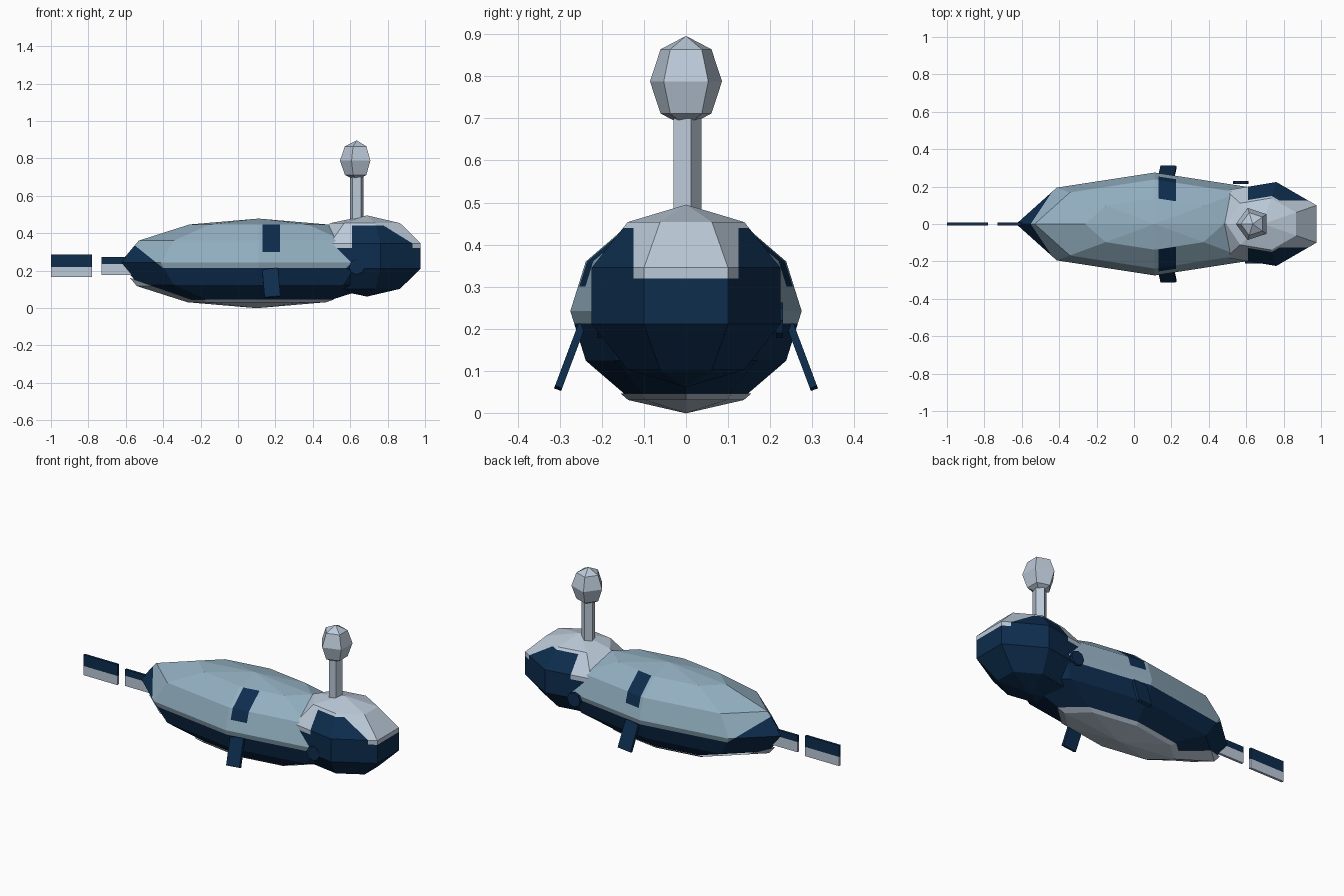
import bpy, bmesh, math
from mathutils import Matrix, Vector

if "Cube" in bpy.data.objects:
    bpy.data.objects.remove(bpy.data.objects["Cube"], do_unlink=True)


def material(name, rgb):
    m = bpy.data.materials.new(name)
    m.use_nodes = True
    m.diffuse_color = (*rgb, 1)
    bsdf = m.node_tree.nodes["Principled BSDF"]
    bsdf.inputs["Base Color"].default_value = (*rgb, 1)
    bsdf.inputs["Roughness"].default_value = 0.8
    return m


NAVY = material("navy", (0.004, 0.026, 0.075))
BLUE = material("pale blue", (0.29, 0.43, 0.53))
PALE = material("pale grey", (0.50, 0.59, 0.69))


def finish(name, bm, mats, rule=None):
    """Write the mesh; rule maps a face centre to a material index."""
    if rule:
        for f in bm.faces:
            f.material_index = rule(f.calc_center_median())
    me = bpy.data.meshes.new(name)
    bm.to_mesh(me)
    bm.free()
    for m in mats:
        me.materials.append(m)
    ob = bpy.data.objects.new(name, me)
    bpy.context.collection.objects.link(ob)
    return ob


def sphere(segments, rings, centre, radii, turn=0.0):
    bm = bmesh.new()
    mat = (Matrix.Translation(centre) @ Matrix.Diagonal((*radii, 1))
           @ Matrix.Rotation(turn, 4, "Z"))
    bmesh.ops.create_uvsphere(bm, u_segments=segments, v_segments=rings,
                              radius=1, matrix=mat)
    return bm


def cut(bm, planes):
    """Slice all faces along (point, normal) planes."""
    for co, no in planes:
        geom = bm.verts[:] + bm.edges[:] + bm.faces[:]
        bmesh.ops.bisect_plane(bm, geom=geom, plane_co=co, plane_no=no, dist=1e-5)


def box(name, centre, size, mats, turn=Matrix(), planes=(), rule=None):
    bm = bmesh.new()
    bmesh.ops.create_cube(bm, size=1, matrix=Matrix.Translation(centre) @ turn
                          @ Matrix.Diagonal((*size, 1)))
    cut(bm, planes)
    return finish(name, bm, mats, rule)


X, Y, Z = Vector((1, 0, 0)), Vector((0, 1, 0)), Vector((0, 0, 1))

# Body: pale back, navy underside, and a navy patch on each flank
BODY_C, BODY_R = (0.11, 0, 0.242), (0.74, 0.275, 0.236)


def back_limit(x):
    return 0.213 + max(0, -0.4 - x) * 0.8


def body_rule(c):
    if 0.13 < c.x < 0.225 and 0.3 < c.z < 0.445:
        return 1
    return 0 if c.z > back_limit(c.x) else 1


body = sphere(8, 6, BODY_C, BODY_R)
cut(body, [(Z * 0.213, Z), ((-0.4, 0, 0.213), (0.8, 0, 1)),
           (X * 0.13, X), (X * 0.225, X), (Z * 0.3, Z), (Z * 0.445, Z)])
finish("body", body, [BLUE, NAVY], body_rule)

# Belly: a shell that hangs just below the body and rises at the tail
belly = sphere(8, 6, (0.10, 0, 0.235), BODY_R)
cut(belly, [(Z * 0.046, Z), ((-0.25, 0, 0.046), (0.35, 0, 1))])
spare = [f for f in belly.faces if f.calc_center_median().z
         > 0.046 + max(0, -0.25 - f.calc_center_median().x) * 0.35]
bmesh.ops.delete(belly, geom=spare, context="FACES")
finish("belly", belly, [PALE])


# Head: navy with a pale crown that runs down the nape and brow
def head_rule(c):
    crown = c.z > 0.44 or (c.z > 0.32 and (abs(c.y) < 0.125 or c.x < 0.61))
    return 0 if crown else 1


head = sphere(7, 5, (0.69, 0, 0.278), (0.334, 0.242, 0.217), math.pi / 2)
cut(head, [(Z * 0.44, Z), (Z * 0.32, Z), (X * 0.61, X),
           (Y * 0.125, Y), (Y * -0.125, Y)])
finish("head", head, [PALE, NAVY], head_rule)

# Eyes: thin discs on the cheeks
for name, pos in (("left_eye", (0.57, 0.222, 0.22)),
                  ("right_eye", (0.635, -0.203, 0.22))):
    eye = bmesh.new()
    bmesh.ops.create_cone(eye, cap_ends=True, segments=8, radius1=0.042,
                          radius2=0.042, depth=0.016,
                          matrix=Matrix.Translation(pos)
                          @ Matrix.Rotation(math.pi / 2, 4, "X"))
    finish(name, eye, [NAVY])

# Mast with a faceted bulb on top
mast = bmesh.new()
bmesh.ops.create_cone(mast, cap_ends=True, segments=5, radius1=0.037,
                      radius2=0.037, depth=0.3,
                      matrix=Matrix.Translation((0.635, 0, 0.55)))
# Put one corner of the mast towards +y, as on the bulb
corner = max(mast.verts, key=lambda v: v.co.y).co
angle = math.pi / 2 - math.atan2(corner.y, corner.x - 0.635)
bmesh.ops.rotate(mast, verts=mast.verts, cent=(0.635, 0, 0),
                 matrix=Matrix.Rotation(angle, 3, "Z"))
finish("mast", mast, [PALE])
finish("mast_bulb", sphere(5, 4, (0.635, 0, 0.788), (0.09, 0.09, 0.108),
                           math.pi / 2), [PALE])

# Side fins, splayed outwards and down
for name, s in (("left_fin", 1), ("right_fin", -1)):
    box(name, (0.178, s * 0.276, 0.133), (0.085, 0.018, 0.16), [NAVY],
        Matrix.Rotation(s * 0.36, 4, "X") @ Matrix.Rotation(-0.08, 4, "Y"))

# Tail: two upright plates, navy above and pale below
for name, x0, x1, z0, z1, split in (
        ("tail_root", -0.73, -0.52, 0.175, 0.272, 0.235),
        ("tail_tip", -1.0, -0.78, 0.166, 0.286, 0.22)):
    box(name, ((x0 + x1) / 2, 0, (z0 + z1) / 2), (x1 - x0, 0.014, z1 - z0),
        [PALE, NAVY], planes=[(Z * split, Z)],
        rule=lambda c, h=split: 1 if c.z > h else 0)
